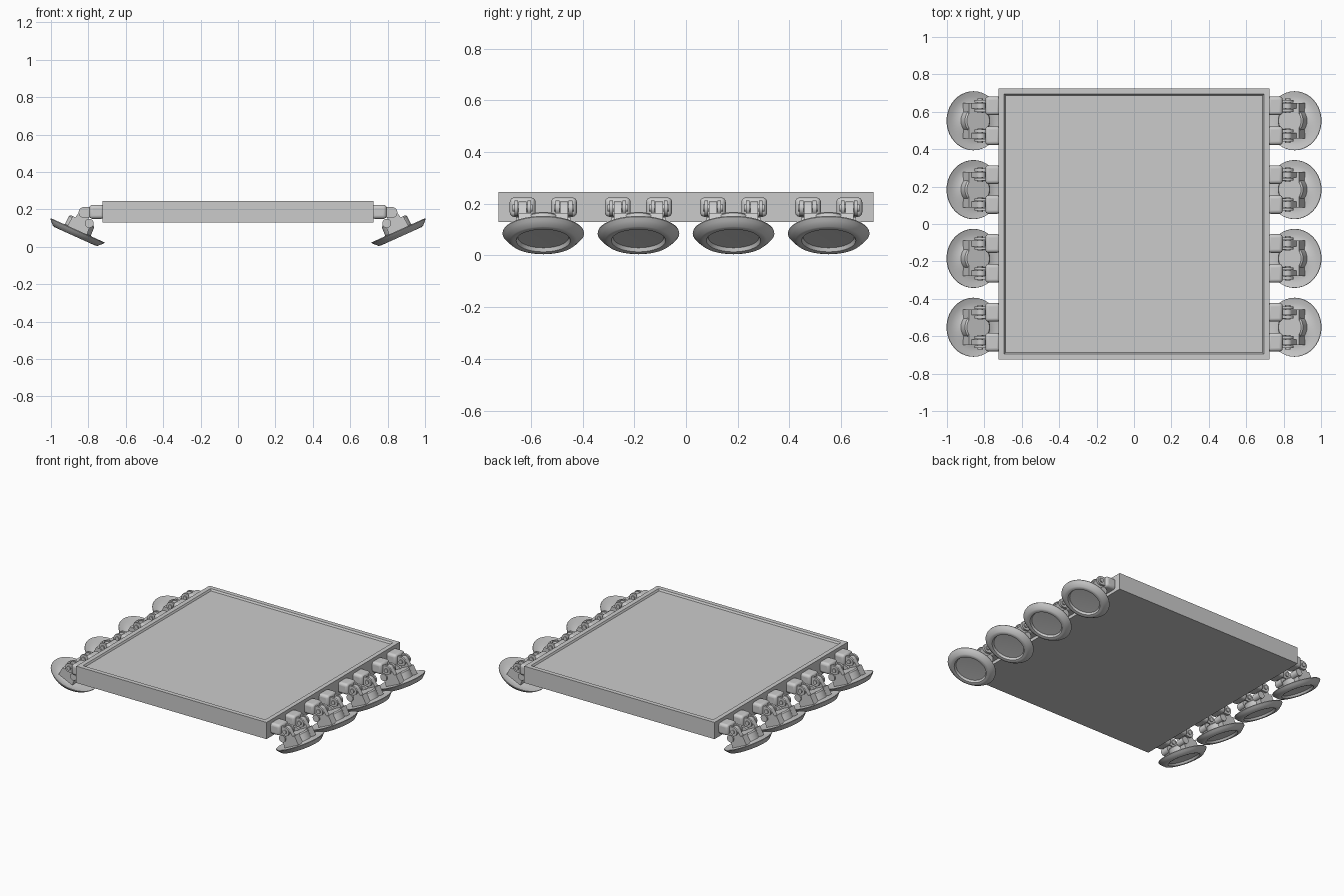
import bpy, bmesh, math
from mathutils import Matrix, Vector

if "Cube" in bpy.data.objects:
    bpy.data.objects.remove(bpy.data.objects["Cube"])

TILT = math.radians(24.3)
PIVOT = (0.822, 0.183)           # hinge axis in x, z
FOOT = Vector((0.857, 0, 0.088))  # centre of a foot pad
FRAME = Matrix.Translation(FOOT) @ Matrix.Rotation(-TILT, 4, 'Y')


def finish(bm, name, matrix=Matrix(), mirror=True, bevel=0):
    """Turn a bmesh into an object, optionally bevelled and mirrored across x."""
    bmesh.ops.transform(bm, matrix=matrix, verts=bm.verts)
    bmesh.ops.recalc_face_normals(bm, faces=bm.faces)
    mesh = bpy.data.meshes.new(name)
    bm.to_mesh(mesh)
    bm.free()
    ob = bpy.data.objects.new(name, mesh)
    bpy.context.collection.objects.link(ob)
    if bevel:
        mod = ob.modifiers.new("Bevel", 'BEVEL')
        mod.width, mod.segments = bevel, 4
    if mirror:
        ob.modifiers.new("Mirror", 'MIRROR').use_axis = (True, False, False)
    return ob


def box(name, lo, hi, **kw):
    lo, hi = Vector(lo), Vector(hi)
    bm = bmesh.new()
    bmesh.ops.create_cube(bm, size=1)
    for v in bm.verts:
        v.co = Vector([(lo[i] + hi[i]) / 2 + v.co[i] * (hi[i] - lo[i]) for i in range(3)])
    return finish(bm, name, **kw)


def plate(name, outline, y, width, matrix=Matrix()):
    """Extrude an x-z outline along y."""
    bm = bmesh.new()
    face = bm.faces.new([bm.verts.new((x, y - width / 2, z)) for x, z in outline])
    ext = bmesh.ops.extrude_face_region(bm, geom=[face])['geom']
    for v in ext:
        if isinstance(v, bmesh.types.BMVert):
            v.co.y += width
    return finish(bm, name, matrix)


def arc(cx, cz, r, a0, a1, n=12):
    return [(cx + r * math.cos(math.radians(a0 + (a1 - a0) * i / n)),
             cz + r * math.sin(math.radians(a0 + (a1 - a0) * i / n))) for i in range(n + 1)]


def disc(name, cx, cz, r, y, width, matrix=Matrix()):
    return plate(name, arc(cx, cz, r, 0, 345, 23), y, width, matrix)


def lathe(name, profile, matrix):
    bm = bmesh.new()
    vs = [bm.verts.new((r, 0, z)) for r, z in profile]
    es = [bm.edges.new(p) for p in zip(vs, vs[1:])]
    bmesh.ops.spin(bm, geom=vs + es, axis=(0, 0, 1), cent=(0, 0, 0),
                   angle=math.tau, steps=40)
    bmesh.ops.remove_doubles(bm, verts=bm.verts, dist=1e-5)
    return finish(bm, name, matrix)


# Main slab with a shallow recessed top
bm = bmesh.new()
bmesh.ops.create_cube(bm, size=1, matrix=Matrix.Translation((0, 0, 0.1875))
                      @ Matrix.Diagonal((1.45, 1.45, 0.115, 1)))
top = max(bm.faces, key=lambda f: f.calc_center_median().z)
bmesh.ops.inset_region(bm, faces=[top], thickness=0.043)
bmesh.ops.inset_region(bm, faces=[top], thickness=0.01)
for v in top.verts:
    v.co.z -= 0.012
finish(bm, "platform", mirror=False)

# Foot pad: flared rim, hollow sole and raised hub
PAD = [(0, 0.058), (0.066, 0.058), (0.074, 0.05), (0.076, 0.002), (0.095, -0.006),
       (0.13, -0.006), (0.157, 0.0), (0.158, -0.004), (0.148, -0.016), (0.13, -0.033),
       (0.118, -0.036), (0.105, -0.034), (0.098, -0.02), (0, -0.016)]

for i in range(4):
    yc = -0.552 + i * 0.368
    shift = Matrix.Translation((0, yc, 0))
    local = shift @ FRAME
    lathe("foot_pad", PAD, local)
    for s in (-1, 1):
        y = yc + s * 0.08
        # Rounded bracket on the slab edge
        box("bracket", (0.715, y - 0.05, 0.149), (0.795, y + 0.05, 0.224), bevel=0.018)
        # Two fork cheeks and the pin through them
        for t in (-1, 1):
            cheek = arc(*PIVOT, 0.03, -90, 90) + [(0.785, 0.213), (0.785, 0.158)]
            plate("fork_cheek", cheek, y + t * 0.025, 0.014)
        disc("hinge_pin", *PIVOT, 0.014, y, 0.078)
        # Tongue rising from the foot to the pin, with a lower knuckle
        tongue = arc(0.004, 0.1, 0.027, 0, 180) + [(-0.04, 0.03), (0.045, 0.03)]
        plate("foot_tongue", tongue, s * 0.08, 0.03, local)
        disc("lower_knuckle", -0.041, 0.059, 0.024, s * 0.075, 0.06, local)
        plate("tongue_base", [(-0.055, -0.004), (0.06, -0.004), (0.055, 0.058), (-0.05, 0.058)],
              s * 0.065, 0.06, local)

# Smooth round parts, keep sharp edges
bpy.ops.object.select_all(action='SELECT')
bpy.context.view_layer.objects.active = bpy.context.scene.objects[0]
bpy.ops.object.shade_smooth_by_angle(angle=math.radians(35))
